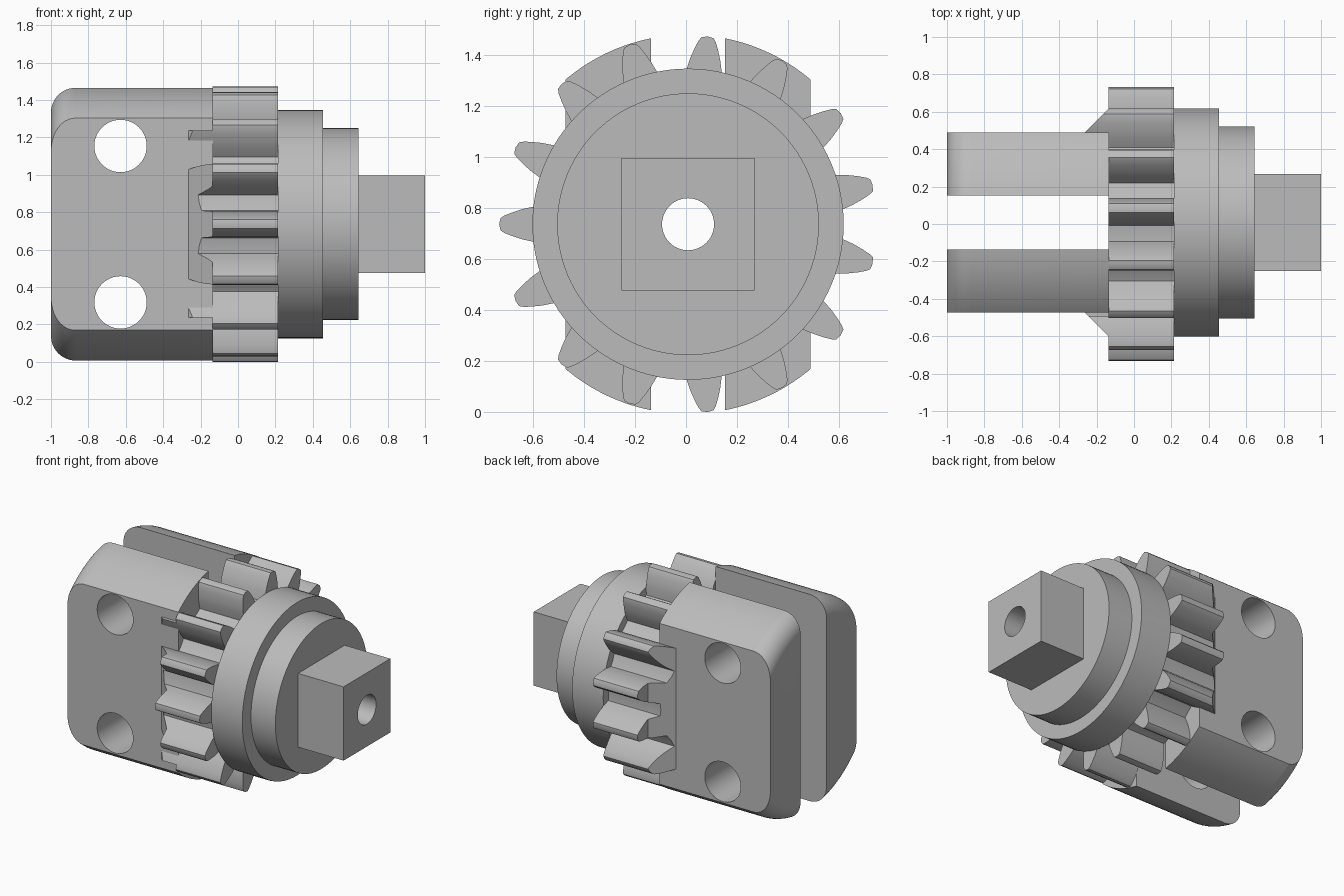
import bpy, bmesh, math
from mathutils import Vector

cube = bpy.data.objects.get("Cube")
if cube:
    bpy.data.objects.remove(cube, do_unlink=True)

CY, CZ = 0.008, 0.736            # shaft axis runs along x through here
GEAR_X, FLANGE_X = -0.135, 0.213  # the two sides of the gear
TEETH = 15

steel = bpy.data.materials.new("grey_steel")
steel.use_nodes = True
grey = (0.5, 0.5, 0.5, 1)
steel.diffuse_color = grey
steel.node_tree.nodes["Principled BSDF"].inputs["Base Color"].default_value = grey


def loft(name, rings):
    """Skin matching rings of points and cap both ends."""
    bm = bmesh.new()
    rows = [[bm.verts.new(p) for p in ring] for ring in rings]
    for a, b in zip(rows, rows[1:]):
        for i in range(len(a)):
            j = (i + 1) % len(a)
            bm.faces.new((a[i], a[j], b[j], b[i]))
    bm.faces.new(rows[0])
    bm.faces.new(rows[-1])
    bmesh.ops.recalc_face_normals(bm, faces=bm.faces)
    mesh = bpy.data.meshes.new(name)
    bm.to_mesh(mesh)
    bm.free()
    mesh.materials.append(steel)
    ob = bpy.data.objects.new(name, mesh)
    bpy.context.collection.objects.link(ob)
    return ob


def circle(x, r, n=96):
    return [(x, CY + r * math.cos(math.tau * i / n), CZ + r * math.sin(math.tau * i / n))
            for i in range(n)]


def turned(name, profile, n=96):
    return loft(name, [circle(x, r, n) for x, r in profile])


def box(name, x0, x1, y0, y1, z0, z1):
    return loft(name, [[(x, y0, z0), (x, y1, z0), (x, y1, z1), (x, y0, z1)] for x in (x0, x1)])


def select(ob):
    bpy.ops.object.select_all(action='DESELECT')
    ob.select_set(True)
    bpy.context.view_layer.objects.active = ob


def boolean(ob, cutter, operation):
    """Apply a boolean and discard the cutter."""
    mod = ob.modifiers.new("cut", 'BOOLEAN')
    mod.operation, mod.solver, mod.object = operation, 'EXACT', cutter
    select(ob)
    bpy.ops.object.modifier_apply(modifier=mod.name)
    bpy.data.objects.remove(cutter, do_unlink=True)


def bore(ob):
    boolean(ob, turned("bore_cutter", [(-1.2, 0.102), (1.2, 0.102)], 48), 'DIFFERENCE')


def gear_ring(x):
    """Tooth outline: half widths along the radius, mirrored about each tooth."""
    flank = [(0.55, 0.073), (0.61, 0.068), (0.65, 0.059), (0.69, 0.046), (0.72, 0.034), (0.735, 0.024)]
    tooth = [(r, -w) for r, w in flank] + [(0.74, 0)] + [(r, w) for r, w in reversed(flank)]
    gap = math.pi / TEETH
    tooth.append((0.55 * math.cos(gap), 0.55 * math.sin(gap)))
    ring = []
    for k in range(TEETH):
        a = math.pi + k * math.tau / TEETH
        c, s = math.cos(a), math.sin(a)
        ring += [(x, CY + r * c - w * s, CZ + r * s + w * c) for r, w in tooth]
    return ring


parts = []

# Gear
gear = loft("gear", [gear_ring(GEAR_X), gear_ring(FLANGE_X)])
bore(gear)
parts.append(gear)

# Stepped flange
flange = turned("stepped_flange", [(FLANGE_X, 0.61), (0.455, 0.61), (0.455, 0.513), (0.645, 0.513)])
bore(flange)
parts.append(flange)

# Square drive end
drive = box("square_drive", 0.645, 1.0, CY - 0.26, CY + 0.26, CZ - 0.26, CZ + 0.26)
bore(drive)
parts.append(drive)

# Two clamp plates sliced from a turned body with a rounded end
R, F = 0.743, 0.13
body = [(GEAR_X, R)]
for i in range(13):
    a = math.pi / 2 * i / 12
    body.append((-1 + F - F * math.sin(a), R - F + F * math.cos(a)))

for side, label in ((1, "left"), (-1, "right")):
    y_in, y_out = CY + side * 0.145, CY + side * 0.48
    plate = turned(label + "_clamp_plate", body, 128)
    boolean(plate, box("slab", -1.1, 0, min(y_in, y_out), max(y_in, y_out), -1, 2), 'INTERSECT')
    for dz in (0.418, -0.418):
        hole = loft("hole_cutter", [[(-0.628 + 0.14 * math.cos(math.tau * i / 48), y,
                                      CZ + dz + 0.14 * math.sin(math.tau * i / 48))
                                     for i in range(48)] for y in (-1, 1)])
        boolean(plate, hole, 'DIFFERENCE')
    parts.append(plate)

    # Sloped web that carries the tooth outline down onto the plate
    web = loft(label + "_tooth_web", [gear_ring(-0.3), gear_ring(GEAR_X)])
    wedge_outline = [(-0.265, 0.40), (-0.265, 0.48), (GEAR_X, 0.61), (-0.1, 0.61), (-0.1, 0.40)]
    wedge = loft("wedge", [[(x, CY + side * y, z) for x, y in wedge_outline]
                           for z in (CZ - 0.5, CZ + 0.5)])
    boolean(web, wedge, 'INTERSECT')
    parts.append(web)

for ob in parts:
    select(ob)
    bpy.ops.object.shade_smooth_by_angle(angle=math.radians(25))
